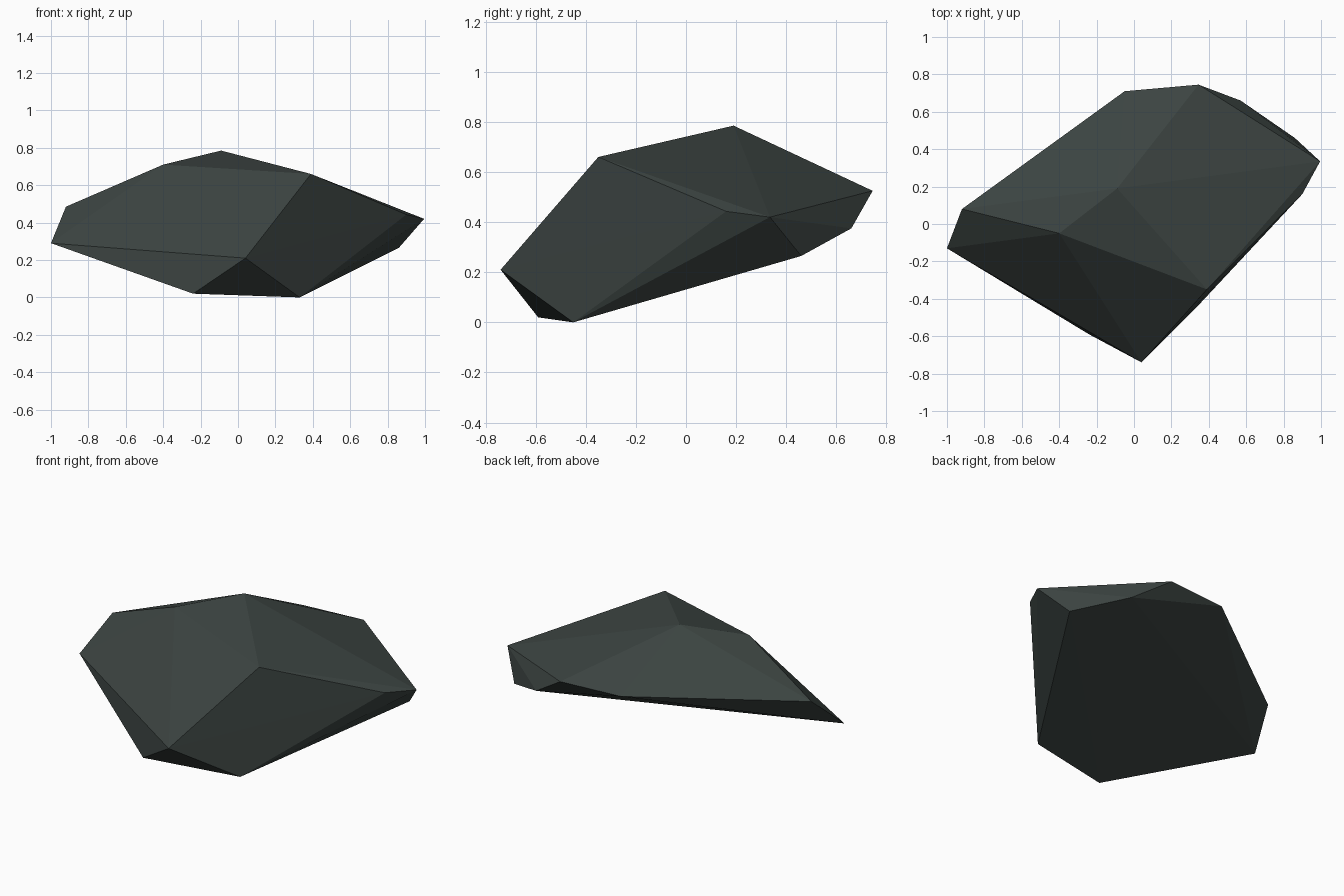
import bpy
import bmesh

# Remove the default cube only
default_cube = bpy.data.objects.get("Cube")
if default_cube:
    bpy.data.objects.remove(default_cube, do_unlink=True)


def make_material(name, colour):
    """Flat matte material that shows in viewport and render."""
    material = bpy.data.materials.new(name)
    material.use_nodes = True
    material.diffuse_color = colour
    shader = material.node_tree.nodes["Principled BSDF"]
    shader.inputs["Base Color"].default_value = colour
    shader.inputs["Roughness"].default_value = 0.9
    return material


def convex_stone(name, corners, material):
    """Wrap a convex, flat-faced stone around its corner points."""
    bm = bmesh.new()
    for corner in corners:
        bm.verts.new(corner)
    bmesh.ops.convex_hull(bm, input=list(bm.verts))
    bmesh.ops.recalc_face_normals(bm, faces=list(bm.faces))
    for face in bm.faces:
        face.smooth = False
    mesh = bpy.data.meshes.new(name)
    bm.to_mesh(mesh)
    bm.free()
    mesh.materials.append(material)
    stone = bpy.data.objects.new(name, mesh)
    bpy.context.collection.objects.link(stone)
    return stone


# Corners of the rock, grouped by region
crown = [(-.4, -.05, .71), (-.09, .19, .785), (.39, -.35, .66)]
right_end = [(-1, -.13, .29), (-.92, .08, .485)]
left_end = [(.995, .335, .42), (.9, .16, .443), (.86, .46, .265)]
back_rim = [(.57, .66, .375), (.345, .745, .525), (-.05, .71, .525)]
front_foot = [(.04, -.74, .21), (-.24, -.59, .02), (.33, -.45, 0)]

dark_stone = make_material("dark_green_grey_stone", (.045, .058, .054, 1))
convex_stone("rock", crown + right_end + left_end + back_rim + front_foot, dark_stone)
